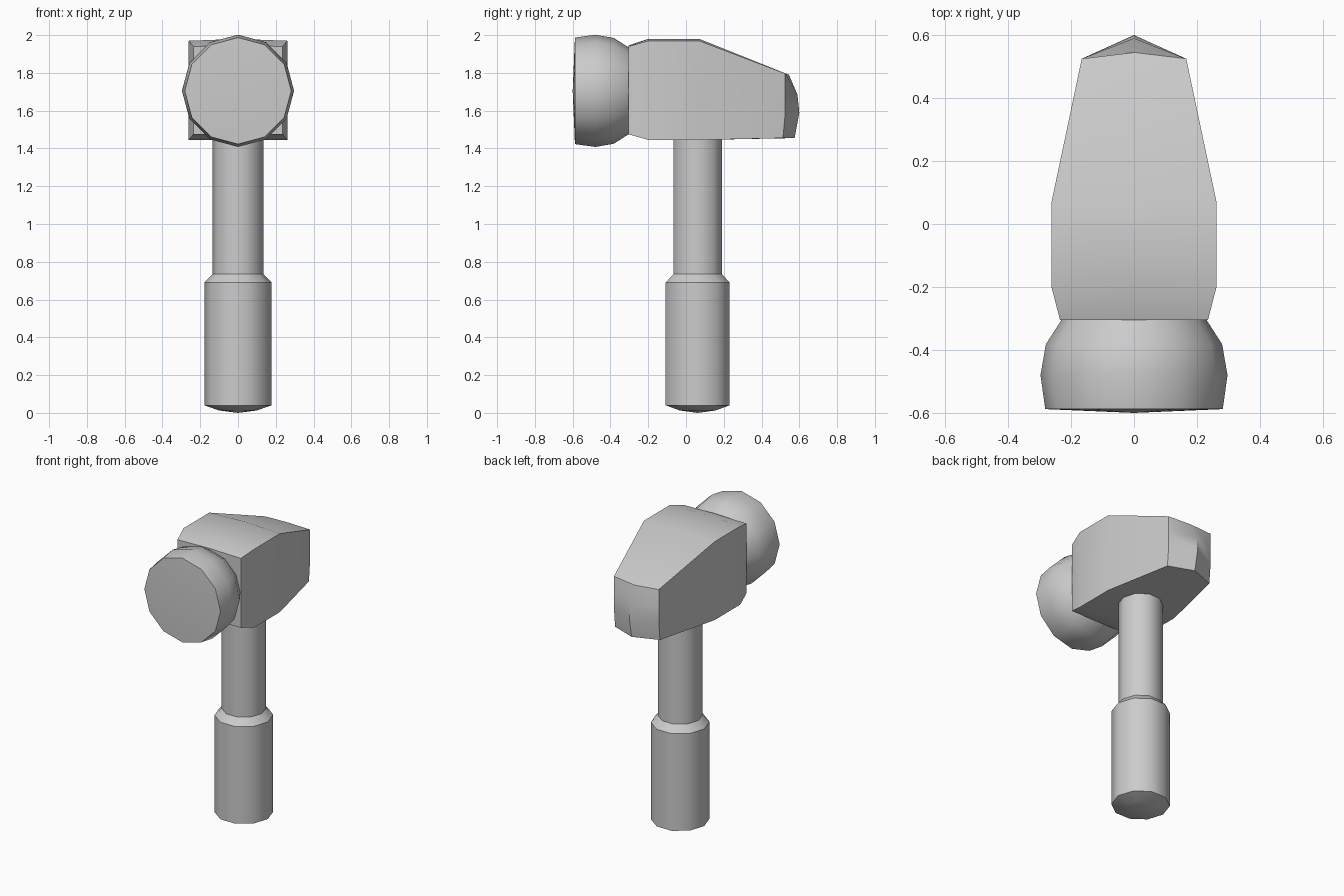
import bpy, bmesh
from math import cos, sin, tau, radians

if "Cube" in bpy.data.objects:
    bpy.data.objects.remove(bpy.data.objects["Cube"])


def finish(name, bm, angle=30):
    bmesh.ops.recalc_face_normals(bm, faces=bm.faces)
    mesh = bpy.data.meshes.new(name)
    bm.to_mesh(mesh)
    bm.free()
    obj = bpy.data.objects.new(name, mesh)
    bpy.context.collection.objects.link(obj)
    bpy.ops.object.select_all(action='DESELECT')
    obj.select_set(True)
    bpy.context.view_layer.objects.active = obj
    bpy.ops.object.shade_smooth_by_angle(angle=radians(angle))
    return obj


def bridge(bm, a, b):
    n = len(a)
    for i in range(n):
        j = (i + 1) % n
        bm.faces.new((a[i], a[j], b[j], b[i]))


def lathe(name, profile, sides, place, apex, angle=40):
    """Revolve (radius, height) pairs; the first end closes to a shallow apex."""
    bm = bmesh.new()
    rings = [[bm.verts.new(place(r * cos(tau * i / sides), r * sin(tau * i / sides), h))
              for i in range(sides)] for r, h in profile]
    for a, b in zip(rings, rings[1:]):
        bridge(bm, a, b)
    tip = bm.verts.new(place(0, 0, apex))
    for i in range(sides):
        bm.faces.new((tip, rings[0][i], rings[0][(i + 1) % sides]))
    bm.faces.new(rings[-1])
    return finish(name, bm, angle)


# Handle: ten-sided grip and thinner shaft
HANDLE_Y = 0.062
upright = lambda u, v, h: (u, HANDLE_Y + v, h)
lathe("grip", [(0.1, 0.013), (0.178, 0.04), (0.178, 0.69), (0.135, 0.735)],
      10, upright, 0.0)
lathe("shaft", [(0.135, 0.73), (0.135, 1.5)], 10, upright, 0.73)

# Striking face: twelve-sided bulging drum along y
lathe("striking_drum",
      [(0.282, -0.588), (0.297, -0.48), (0.28, -0.382), (0.23, -0.304)],
      12, lambda u, v, h: (u, h, 1.705 + v), -0.6)

# Head block: cross-sections along y, (y, half width, bottom, edge top, centre top)
ROWS = (0.38, 0.67)
sections = [
    (-0.305, 0.235, 1.475, 1.94, 1.945),
    (-0.20, 0.262, 1.445, 1.97, 1.98),
    (0.07, 0.262, 1.445, 1.97, 1.98),
    (0.525, 0.166, 1.455, 1.797, 1.79),
]
bm = bmesh.new()
rings = []
for k, (y, w, low, high, mid) in enumerate(sections):
    last = k == len(sections) - 1
    rise = [low + t * (high - low) for t in ROWS]
    pts = [(-w, y - 0.012 * last, low), (0, 0.575 if last else y, low),
           (w, y - 0.012 * last, low)]
    pts += [(w, y, z) for z in rise]
    pts += [(w, y, high), (0, 0.545 if last else y, mid), (-w, y, high)]
    pts += [(-w, y, z) for z in reversed(rise)]
    rings.append([bm.verts.new(p) for p in pts])
for a, b in zip(rings, rings[1:]):
    bridge(bm, a, b)
bm.faces.new(rings[0])
# Pillowed tail end with a raised centre line
r = rings[-1]
c1 = bm.verts.new((0, 0.6, 1.59))
c2 = bm.verts.new((0, 0.59, 1.685))
left, centre, right = (r[0], r[9], r[8], r[7]), (r[1], c1, c2, r[6]), (r[2], r[3], r[4], r[5])
for a, b in ((left, centre), (centre, right)):
    for i in range(3):
        bm.faces.new((a[i], b[i], b[i + 1], a[i + 1]))
finish("head_block", bm, 35)
